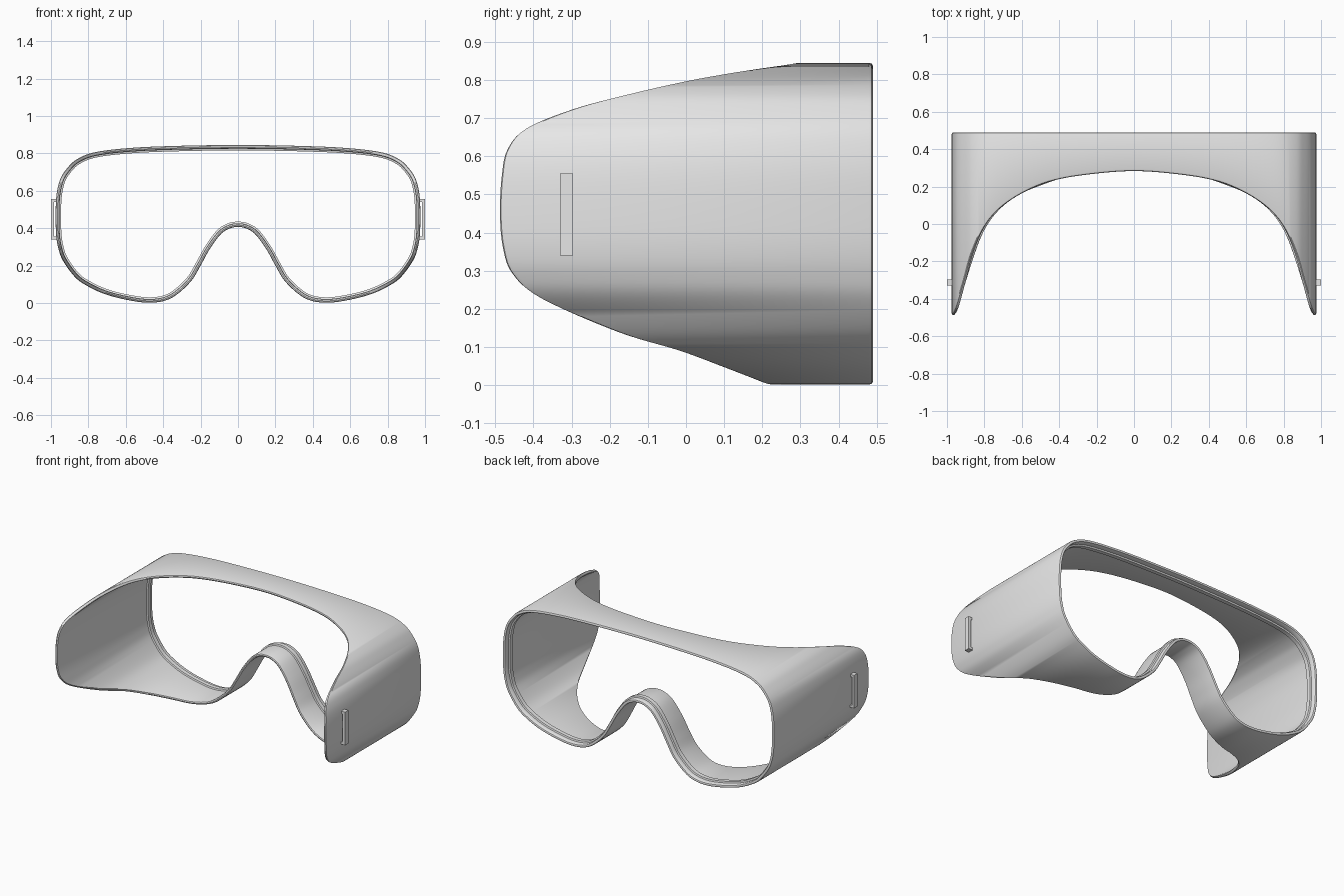
import bpy, bmesh
from mathutils import Vector

default_cube = bpy.data.objects.get("Cube")
if default_cube:
    bpy.data.objects.remove(default_cube, do_unlink=True)

# One plain grey for the whole frame
grey = bpy.data.materials.new("light grey plastic")
grey.use_nodes = True
colour = (0.8, 0.8, 0.8, 1.0)
grey.diffuse_color = colour
for node in grey.node_tree.nodes:
    if node.type == "BSDF_PRINCIPLED":
        node.inputs["Base Color"].default_value = colour

BACK = 0.49
STEPS = 6

# Half outline from the brow to the nose bridge: x, front edge y, z
HALF_OUTLINE = [
    (0, .283, .845), (.2, .27, .843), (.4, .24, .838), (.55, .19, .831),
    (.7, .1, .817), (.8, -.01, .797), (.87, -.16, .763), (.91, -.3, .725),
    (.945, -.42, .675), (.963, -.468, .62), (.973, -.483, .55),
    (.975, -.488, .45), (.972, -.48, .36), (.96, -.455, .29),
    (.935, -.38, .225), (.87, -.18, .137), (.8, -.02, .088),
    (.71, .09, .047), (.6, .165, .018), (.49, .21, .002), (.4, .24, .01),
    (.33, .255, .043), (.25, .265, .118), (.2, .27, .2), (.15, .275, .29),
    (.09, .28, .37), (.04, .283, .4), (0, .283, .406),
]

# Wall section: inward offset, y, and whether y is counted from the front edge
WALL_SECTION = [
    (0, .012, True), (.003, .003, True), (.01, 0, True), (.017, .003, True),
    (.02, .012, True),
    (.02, .425, False), (.029, .428, False), (.029, .455, False),
    (.02, .458, False), (.02, .48, False), (.016, .488, False),
    (.012, BACK, False), (.007, BACK, False), (.002, .487, False),
    (0, .48, False),
]


def smooth_loop(points, steps):
    """Closed Catmull-Rom curve through the points."""
    n = len(points)
    out = []
    for i in range(n):
        a, b, c, d = (points[(i + k) % n] for k in (-1, 0, 1, 2))
        for s in range(steps):
            t = s / steps
            out.append(0.5 * (2 * b + (c - a) * t
                              + (2 * a - 5 * b + 4 * c - d) * t ** 2
                              + (3 * b - a - 3 * c + d) * t ** 3))
    return out


def finish(bm, name, angle):
    bmesh.ops.recalc_face_normals(bm, faces=bm.faces)
    mesh = bpy.data.meshes.new(name)
    bm.to_mesh(mesh)
    bm.free()
    mesh.materials.append(grey)
    obj = bpy.data.objects.new(name, mesh)
    bpy.context.collection.objects.link(obj)
    bpy.ops.object.select_all(action="DESELECT")
    obj.select_set(True)
    bpy.context.view_layer.objects.active = obj
    bpy.ops.object.shade_smooth_by_angle(angle=angle)
    return obj


# Curved frame: the wall section swept round the outline
half = [Vector(p) for p in HALF_OUTLINE]
mirrored = [Vector((-p.x, p.y, p.z)) for p in reversed(half[1:-1])]
outline = smooth_loop(half + mirrored, STEPS)
bm = bmesh.new()
rings = []
count = len(outline)
for i, p in enumerate(outline):
    tangent = outline[(i + 1) % count] - outline[i - 1]
    inward = Vector((tangent.z, 0, -tangent.x)).normalized()
    ring = []
    for offset, y, from_front in WALL_SECTION:
        spot = p + inward * offset
        spot.y = p.y + y if from_front else y
        ring.append(bm.verts.new(spot))
    rings.append(ring)
m = len(WALL_SECTION)
for i in range(count):
    a, b = rings[i], rings[(i + 1) % count]
    for j in range(m):
        k = (j + 1) % m
        bm.faces.new((a[j], b[j], b[k], a[k]))
finish(bm, "goggle_frame", 0.6)


# Strap loops: an upright bar held off each side by two short feet
def add_box(bm, low, high):
    low, high = Vector(low), Vector(high)
    verts = bmesh.ops.create_cube(bm, size=1)["verts"]
    for v in verts:
        v.co = Vector([(l + h) / 2 + c * (h - l)
                       for l, h, c in zip(low, high, v.co)])


Y0, Y1, Z0, Z1 = -.33, -.296, .34, .555
FOOT = .016
for side, name in ((1, "left_strap_loop"), (-1, "right_strap_loop")):
    bm = bmesh.new()
    add_box(bm, (.983, Y0, Z0 + FOOT), (1, Y1, Z1 - FOOT))
    for z in (Z0, Z1 - FOOT):
        add_box(bm, (.962, Y0, z), (1, Y1, z + FOOT))
    for v in bm.verts:
        v.co.x *= side
    finish(bm, name, 0.5)
